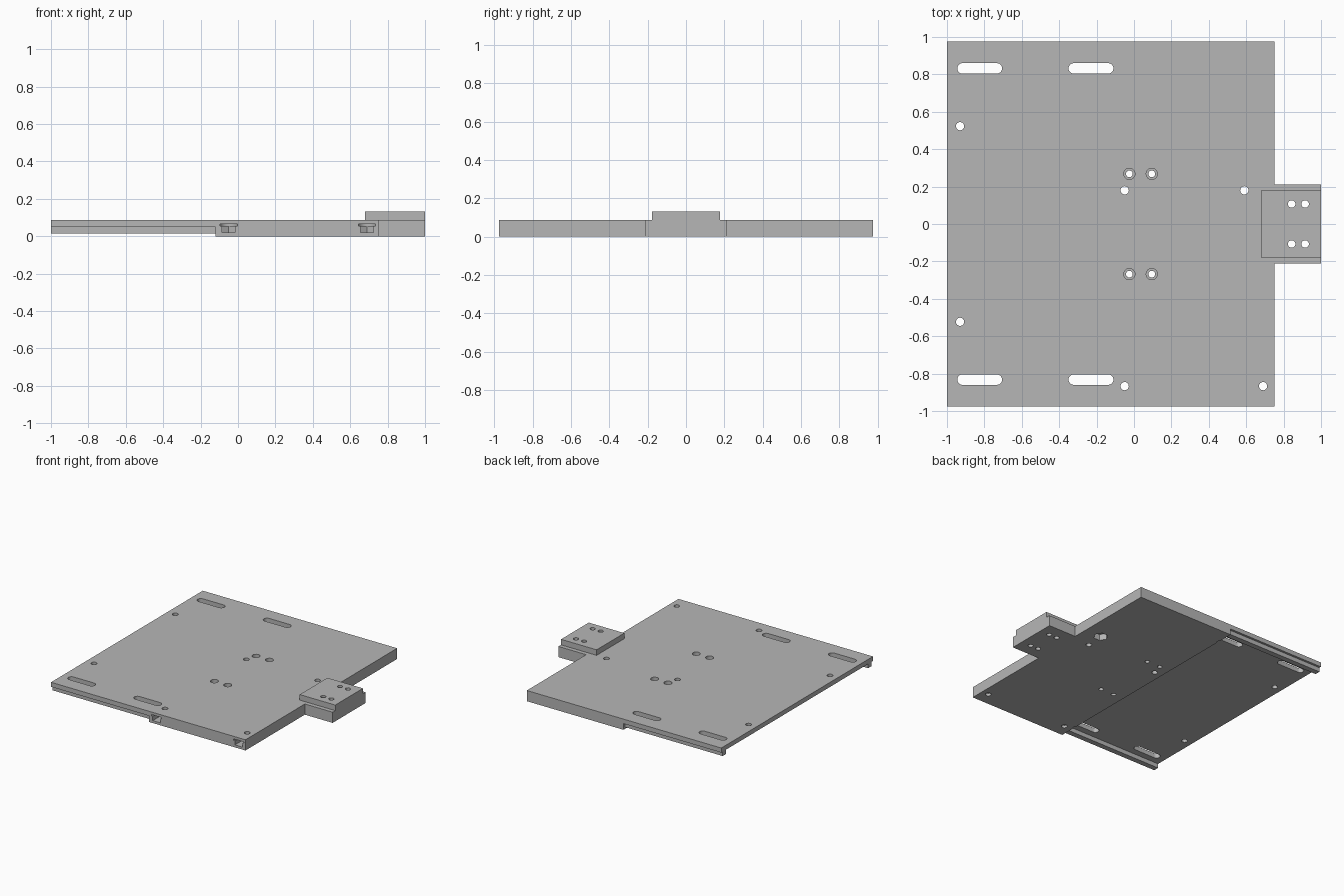
import bpy, bmesh
from math import sin, cos, pi, radians

cube = bpy.data.objects.get("Cube")
if cube:
    bpy.data.objects.remove(cube)

grey = bpy.data.materials.new("machined grey")
grey.use_nodes = True
GREY = (0.47, 0.47, 0.47, 1)
grey.diffuse_color = GREY
grey.node_tree.nodes["Principled BSDF"].inputs["Base Color"].default_value = GREY


def prism(name, outline, z0, z1):
    """Upright prism over a counter-clockwise outline."""
    bm = bmesh.new()
    face = bm.faces.new([bm.verts.new((x, y, z0)) for x, y in outline])
    top = bmesh.ops.extrude_face_region(bm, geom=[face])["geom"]
    bmesh.ops.translate(bm, vec=(0, 0, z1 - z0),
                        verts=[v for v in top if isinstance(v, bmesh.types.BMVert)])
    bmesh.ops.recalc_face_normals(bm, faces=bm.faces)
    mesh = bpy.data.meshes.new(name)
    bm.to_mesh(mesh)
    bm.free()
    mesh.materials.append(grey)
    ob = bpy.data.objects.new(name, mesh)
    bpy.context.collection.objects.link(ob)
    return ob


def rect(x0, x1, y0, y1):
    return [(x0, y0), (x1, y0), (x1, y1), (x0, y1)]


def arc(x, y, r, start, end, n):
    angles = [radians(start + (end - start) * i / n) for i in range(n + 1)]
    return [(x + r * cos(a), y + r * sin(a)) for a in angles]


def circle(x, y, r, n=24):
    return arc(x, y, r, 0, 360, n)[:-1]


def slot(x0, x1, y, r):
    return arc(x1 - r, y, r, -90, 90, 12) + arc(x0 + r, y, r, 90, 270, 12)


def cut(target, outline, z0, z1):
    """Subtract a prism from the target and discard the cutter."""
    cutter = prism("cutter", outline, z0, z1)
    cutter.hide_render = True
    mod = target.modifiers.new("cut", "BOOLEAN")
    mod.operation, mod.solver, mod.object = "DIFFERENCE", "EXACT", cutter
    bpy.context.view_layer.objects.active = target
    bpy.ops.object.modifier_apply(modifier=mod.name)
    bpy.data.objects.remove(cutter)


TOP, THIN, HALF = 0.087, 0.05, 0.975
STEP_X, EDGE_X, TAB_Y = -0.12, 0.75, 0.212

# Base plate with its side tab, thinner beyond the underside step
outline = [(-1, -HALF), (EDGE_X, -HALF), (EDGE_X, -TAB_Y), (1, -TAB_Y),
           (1, TAB_Y), (EDGE_X, TAB_Y), (EDGE_X, HALF), (-1, HALF)]
plate = prism("base_plate", outline, 0, TOP)
cut(plate, rect(-1.1, STEP_X, -1.1, 1.1), -0.1, THIN)

# Raised block on the tab
block = prism("tab_block", rect(0.68, 1, -0.178, 0.178), TOP, 0.132)

# Guide rails below the thin half
for side, y in (("front", -0.935), ("back", 0.935)):
    prism(side + "_guide_rail", rect(-1, STEP_X, y - 0.022, y + 0.022), 0.015, THIN)

for s in (-1, 1):
    # Long adjustment slots
    for x in (-0.945, -0.35):
        cut(plate, slot(x, x + 0.24, s * 0.832, 0.028), -0.1, 0.2)
    # Counterbored holes
    for x in (-0.025, 0.095):
        cut(plate, circle(x, s * 0.268, 0.018), -0.1, 0.2)
        cut(plate, circle(x, s * 0.268, 0.03), 0.045, 0.2)
    # Tab holes through plate and block
    for x in (0.843, 0.915):
        for part in (plate, block):
            cut(part, circle(x, s * 0.107, 0.02), -0.1, 0.2)

# Plain through holes
for x, y in ((-0.93, 0.523), (-0.93, -0.523), (-0.05, 0.18), (0.59, 0.18),
             (-0.05, -0.867), (0.69, -0.867)):
    cut(plate, circle(x, y, 0.022), -0.1, 0.2)

# Captive nut pockets opening at the front edge
for x in (-0.05, 0.69):
    nut = arc(x, -0.867, 0.04, 30, 150, 2)
    washer = arc(x, -0.867, 0.046, 0, 180, 12)
    for shape, z0, z1 in ((nut, 0.02, 0.056), (washer, 0.055, 0.066)):
        ends = [(shape[-1][0], -1.1), (shape[0][0], -1.1)]
        cut(plate, ends + shape, z0, z1)

# Hexagonal pocket in the underside
cut(plate, circle(0.6, 0.33, 0.055, 6), -0.1, 0.05)

# Flat faces with smooth bores
for ob in (plate, block):
    bpy.ops.object.select_all(action="DESELECT")
    ob.select_set(True)
    bpy.context.view_layer.objects.active = ob
    bpy.ops.object.shade_smooth_by_angle(angle=pi / 6)
